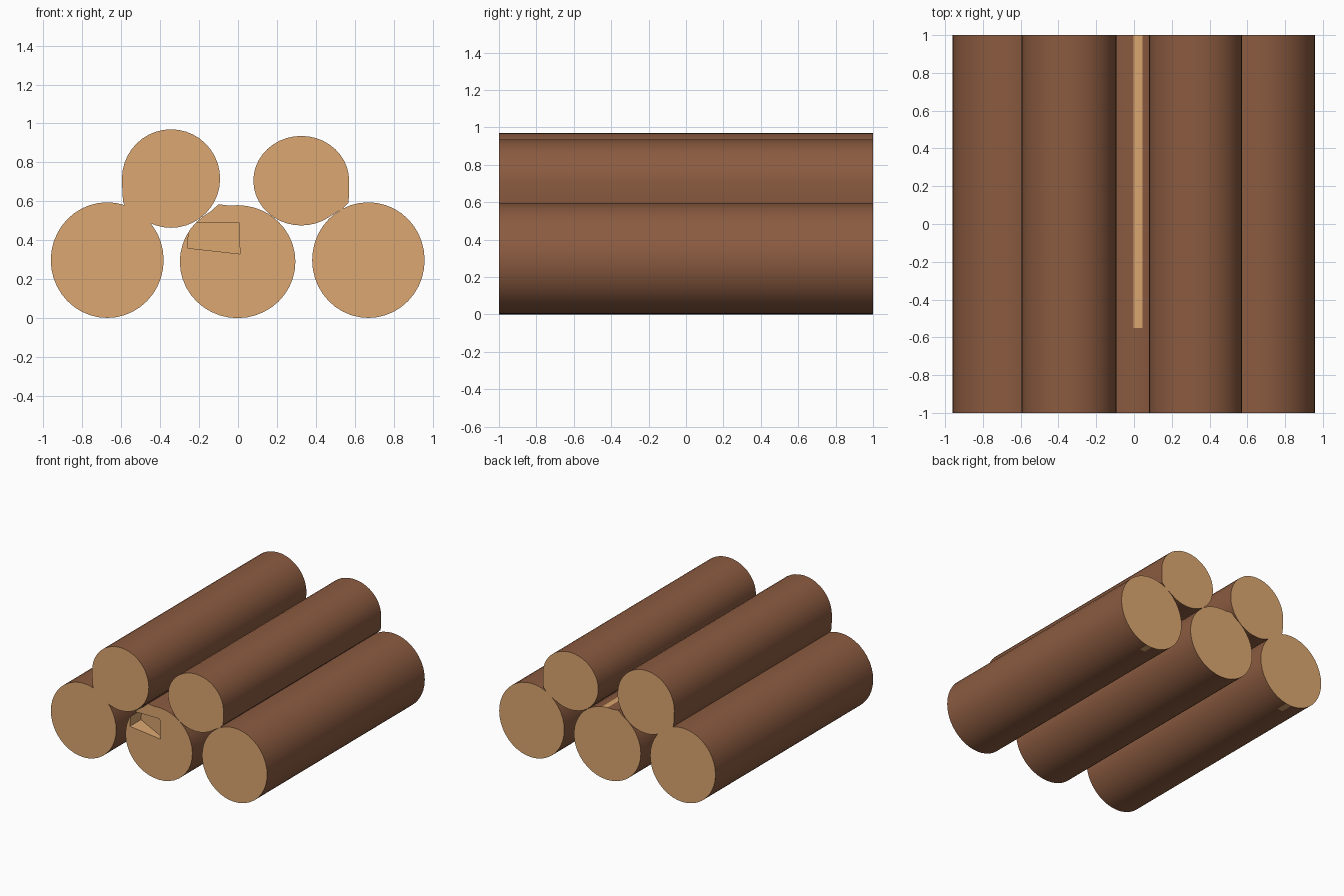
import bpy, bmesh, math

if "Cube" in bpy.data.objects:
    bpy.data.objects.remove(bpy.data.objects["Cube"])

def material(name, rgb):
    m = bpy.data.materials.new(name)
    m.diffuse_color = (*rgb, 1)
    m.use_nodes = True
    m.node_tree.nodes["Principled BSDF"].inputs["Base Color"].default_value = m.diffuse_color
    return m

bark = material("bark", (0.26, 0.105, 0.052))
wood = material("cut_wood", (0.72, 0.39, 0.165))
SIDES = 40

def finish(name, bm):
    bmesh.ops.recalc_face_normals(bm, faces=bm.faces)
    me = bpy.data.meshes.new(name)
    bm.to_mesh(me)
    bm.free()
    me.materials.append(bark)
    me.materials.append(wood)
    ob = bpy.data.objects.new(name, me)
    bpy.context.collection.objects.link(ob)
    return ob

def log(name, cx, cz, rx, rz, bulge=None, patch=None):
    """Log along y; bulge = (angle, width, height); patch = (side, y0, y1) bare wood."""
    ys = [-1, 1]
    if patch:
        ys = sorted({-1, 1, patch[1], patch[2]})
    bm = bmesh.new()
    rings = []
    for y in ys:
        ring = []
        for i in range(SIDES):
            a = 2 * math.pi * i / SIDES
            k = 0.0
            if bulge:
                d = (math.degrees(a) - bulge[0] + 180) % 360 - 180
                k = bulge[2] * math.exp(-(d / bulge[1]) ** 2)
            ring.append(bm.verts.new((cx + (rx + k) * math.cos(a), y,
                                      cz + (rz + k) * math.sin(a))))
        rings.append(ring)
    for y, r0, r1 in zip(ys, rings, rings[1:]):
        for i in range(SIDES):
            j = (i + 1) % SIDES
            f = bm.faces.new((r0[i], r0[j], r1[j], r1[i]))
            if patch and i == patch[0] and patch[1] <= y < patch[2]:
                f.material_index = 1
    for r in (rings[0], rings[-1]):
        bm.faces.new(r).material_index = 1
    return finish(name, bm)

# Three bottom logs and two resting on top
logs = [
    log("bottom_left_log", -0.672, 0.298, 0.290, 0.297, patch=(30, 0.9, 1)),
    log("bottom_middle_log", -0.002, 0.29, 0.297, 0.29, (108, 6, 0.02), (9, -0.55, 1)),
    log("bottom_right_log", 0.67, 0.298, 0.289, 0.297, patch=(30, 0.92, 1)),
    log("top_left_log", -0.344, 0.717, 0.252, 0.253, (211, 14, 0.025)),
    log("top_right_log", 0.325, 0.706, 0.246, 0.23, (332, 12, 0.025)),
]

# Wedge-shaped chip cut from the front of the middle log
bm = bmesh.new()
outline = [(-0.26, 0.36), (0.01, 0.33), (0.005, 0.49), (-0.25, 0.49)]
near = [bm.verts.new((x, -1.05, z)) for x, z in outline]
far = [bm.verts.new((x, -0.86 if x < -0.1 else -0.97, z)) for x, z in outline]
bm.faces.new(near)
bm.faces.new(far)
for i in range(4):
    j = (i + 1) % 4
    bm.faces.new((near[i], near[j], far[j], far[i]))
for f in bm.faces:
    f.material_index = 1
cutter = finish("chip_cutter", bm)
cutter.hide_render = True
cutter.hide_viewport = False
mod = logs[1].modifiers.new("chip", 'BOOLEAN')
mod.object = cutter
mod.operation = 'DIFFERENCE'
mod.solver = 'EXACT'
bpy.ops.object.select_all(action='DESELECT')
bpy.context.view_layer.objects.active = logs[1]
logs[1].select_set(True)
bpy.ops.object.modifier_apply(modifier="chip")
bpy.data.objects.remove(cutter)

# Smooth bark, crisp cut ends
for ob in logs:
    bpy.ops.object.select_all(action='DESELECT')
    ob.select_set(True)
    bpy.context.view_layer.objects.active = ob
    bpy.ops.object.shade_smooth_by_angle(angle=math.radians(35))
